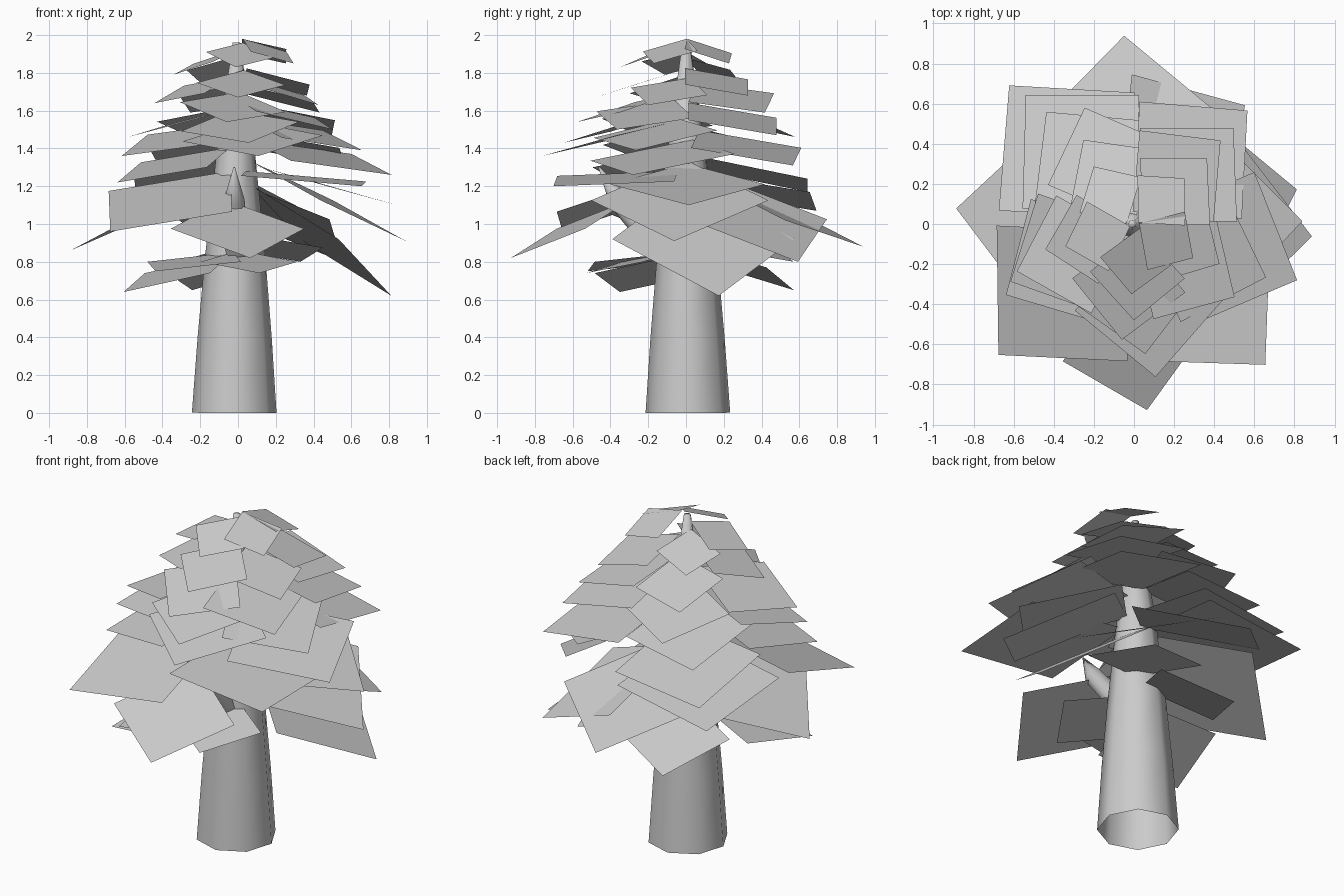
import bpy, bmesh, math, random
from mathutils import Vector

random.seed(4)
cube = bpy.data.objects.get("Cube")
if cube:
    bpy.data.objects.remove(cube, do_unlink=True)

grey = bpy.data.materials.new("plain_grey")
grey.use_nodes = True
colour = (0.6, 0.6, 0.6, 1)
grey.diffuse_color = colour
grey.node_tree.nodes["Principled BSDF"].inputs["Base Color"].default_value = colour


def finish(name, bm, smooth=False):
    mesh = bpy.data.meshes.new(name)
    bm.to_mesh(mesh)
    bm.free()
    mesh.materials.append(grey)
    obj = bpy.data.objects.new(name, mesh)
    bpy.context.scene.collection.objects.link(obj)
    if smooth:
        mesh.shade_smooth()
    return obj


def tube(name, path, radii, sides):
    """Tapered tube through the points of path, open at the base."""
    bm = bmesh.new()
    rings = []
    axis = (path[-1] - path[0]).normalized()
    turn = axis.to_track_quat("Z", "Y")
    for point, radius in zip(path, radii):
        ring = []
        for i in range(sides):
            a = math.tau * i / sides
            ring.append(bm.verts.new(point + turn @ Vector((math.cos(a), math.sin(a), 0)) * radius))
        rings.append(ring)
    for low, high in zip(rings, rings[1:]):
        for i in range(sides):
            j = (i + 1) % sides
            bm.faces.new((low[i], low[j], high[j], high[i]))
    bm.faces.new(rings[-1])
    return finish(name, bm, smooth=True)


def direction(degrees):
    a = math.radians(degrees)
    return Vector((math.cos(a), math.sin(a), 0))


def leaf_card(name, azimuth, reach, tip_z, drop, roll=0.0, twist=0.0, start=0.06):
    """Square card: one corner near the trunk axis, the opposite one at the tip."""
    tip = direction(azimuth) * reach + Vector((0, 0, tip_z))
    out = direction(azimuth + twist)
    inner = tip - out * reach * (1 - start) + Vector((0, 0, drop))
    middle = (inner + tip) / 2
    half = Vector((-out.y, out.x, 0)) * (tip - middle).length
    half.z = roll
    bm = bmesh.new()
    bm.faces.new([bm.verts.new(p) for p in (inner, middle - half, tip, middle + half)])
    return finish(name, bm)


# Trunk
heights = (0, 0.4, 0.8, 1.4, 1.96)
trunk_path = [Vector((-0.02 + 0.006 * z, 0.01 - 0.005 * z, z)) for z in heights]
tube("trunk", trunk_path, (0.225, 0.197, 0.163, 0.1, 0.02), 8)

# Front branch
branch_path = [Vector((0, -0.08, 0.8)), Vector((-0.02, -0.36, 1.13)), Vector((-0.02, -0.46, 1.3))]
tube("front_branch", branch_path, (0.065, 0.055, 0.004), 8)

# Crown: five columns of cards, each a list of (azimuth, reach, tip height) from the top down
columns = {
    "front": [(-92, 0.35, 1.83), (-90, 0.48, 1.67), (-96, 0.58, 1.54), (-85, 0.65, 1.43), (-82, 0.77, 1.36)],
    "left": [(-30, 0.34, 1.85), (-25, 0.47, 1.63), (-36, 0.62, 1.5), (-22, 0.71, 1.39), (-19, 0.86, 1.26)],
    "back_left": [(42, 0.34, 1.85), (42, 0.49, 1.68), (44, 0.6, 1.59), (44, 0.69, 1.47), (45, 0.8, 1.31)],
    "back_right": [(125, 0.35, 1.75), (121, 0.49, 1.59), (113, 0.63, 1.46), (128, 0.71, 1.34),
                   (130, 0.84, 1.17), (132, 0.93, 1.07)],
    "right": [(198, 0.36, 1.79), (196, 0.46, 1.64), (202, 0.63, 1.46), (205, 0.68, 1.36), (209, 0.73, 1.22)],
}
for name, cards in columns.items():
    for n, (azimuth, reach, tip_z) in enumerate(cards):
        leaf_card(f"{name}_leaf_{n + 1}", azimuth, reach, tip_z, 0.13 + 0.014 * n,
                  random.uniform(-0.03, 0.03), random.uniform(-6, 6))

# Drooping skirt: azimuth, reach, tip height, drop, then roll, twist and start where needed
skirt = [
    (93, 0.94, 0.88, 0.38, 0.05), (175, 0.89, 0.86, 0.4), (-4, 0.89, 0.91, 0.43),
    (-86, 0.93, 0.82, 0.31, 0, 8, 0.3), (-136, 0.94, 0.96, 0.32, -0.055),
    (-47, 0.96, 1.2, 0.08, -0.015), (12, 0.83, 0.62, 0.6), (1, 0.84, 1.1, 0.22),
    (47, 0.81, 0.8, 0.45, 0, -13),
]
for n, card in enumerate(skirt):
    leaf_card(f"skirt_leaf_{n + 1}", *card)

# Small low cards around the trunk
low = [(-150, 0.7, 0.64, 0.2), (-130, 0.68, 0.75, 0.1), (-78, 0.54, 0.74, 0.12),
       (113, 0.62, 0.65, 0.24), (60, 0.66, 0.8, 0.15)]
for n, card in enumerate(low):
    leaf_card(f"low_leaf_{n + 1}", *card)
